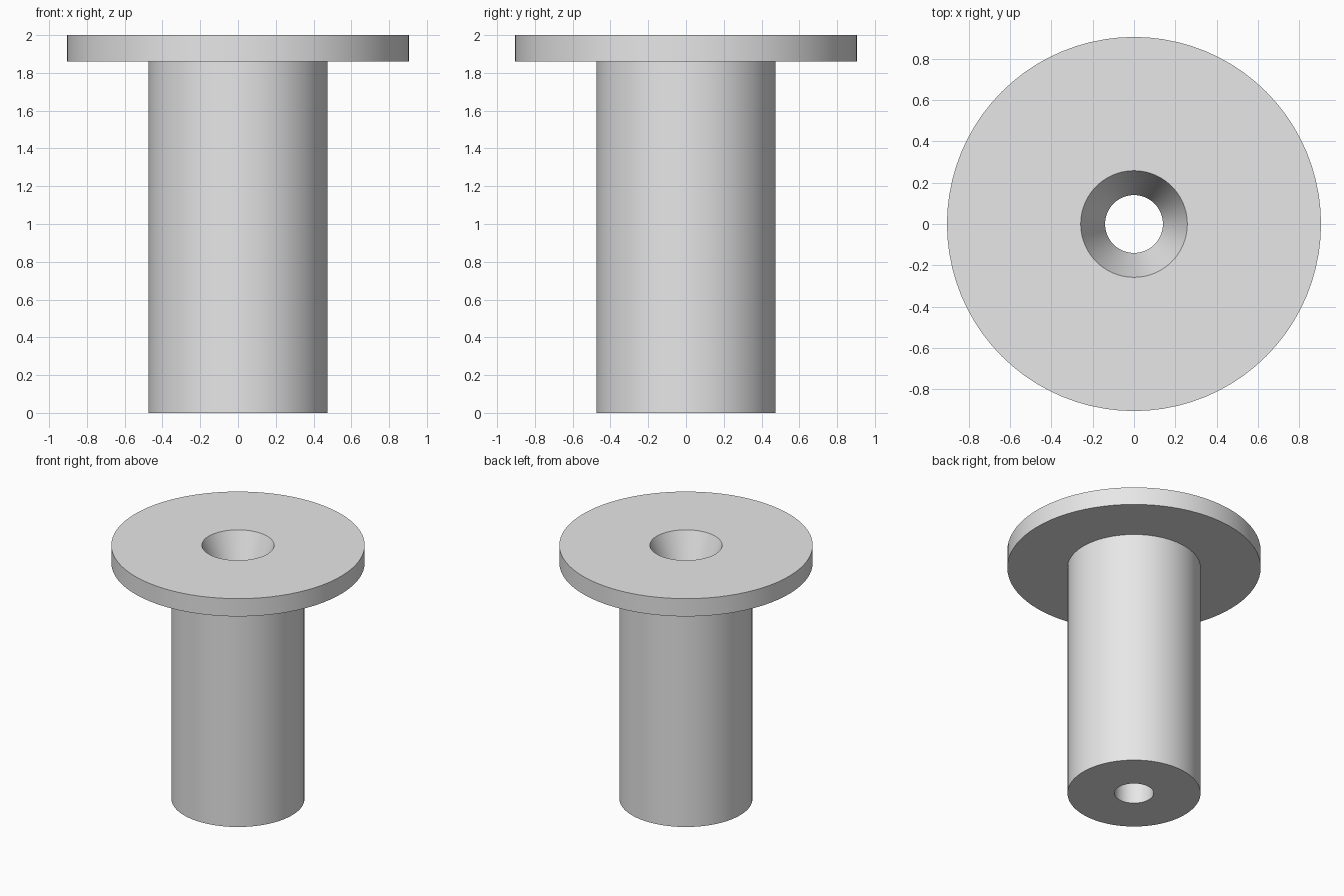
import bpy
import bmesh
import math

cube = bpy.data.objects.get("Cube")
if cube:
    bpy.data.objects.remove(cube, do_unlink=True)

SEGMENTS = 80
GREY = (0.8, 0.8, 0.8, 1.0)

grey = bpy.data.materials.new("plain grey")
grey.use_nodes = True
grey.diffuse_color = GREY
grey.node_tree.nodes["Principled BSDF"].inputs["Base Color"].default_value = GREY


def lathe(name, profile, material):
    """Spin a closed (radius, height) profile around the z axis."""
    bm = bmesh.new()
    verts = [bm.verts.new((r, 0, z)) for r, z in profile]
    edges = [bm.edges.new((a, b)) for a, b in zip(verts, verts[1:] + verts[:1])]
    bmesh.ops.spin(bm, geom=verts + edges, cent=(0, 0, 0), axis=(0, 0, 1),
                   angle=math.tau, steps=SEGMENTS, use_merge=True)
    bmesh.ops.remove_doubles(bm, verts=bm.verts, dist=0.0001)
    bmesh.ops.recalc_face_normals(bm, faces=bm.faces)
    mesh = bpy.data.meshes.new(name)
    bm.to_mesh(mesh)
    bm.free()
    mesh.materials.append(material)
    obj = bpy.data.objects.new(name, mesh)
    bpy.context.collection.objects.link(obj)
    bpy.ops.object.select_all(action="DESELECT")
    obj.select_set(True)
    bpy.context.view_layer.objects.active = obj
    bpy.ops.object.shade_smooth_by_angle(angle=math.radians(15))
    return obj


# Measurements
shaft_radius = 0.475
flange_radius = 0.905
flange_bottom = 1.86
top = 2.0
bore_radius = 0.14
sink_radius = 0.258
sink_depth = 0.3

# One turned piece: shaft, flange, tapered sink and through bore
lathe("flanged_bushing", [
    (bore_radius, 0),
    (shaft_radius, 0),
    (shaft_radius, flange_bottom),
    (flange_radius, flange_bottom),
    (flange_radius, top),
    (sink_radius, top),
    (bore_radius, top - sink_depth),
], grey)
